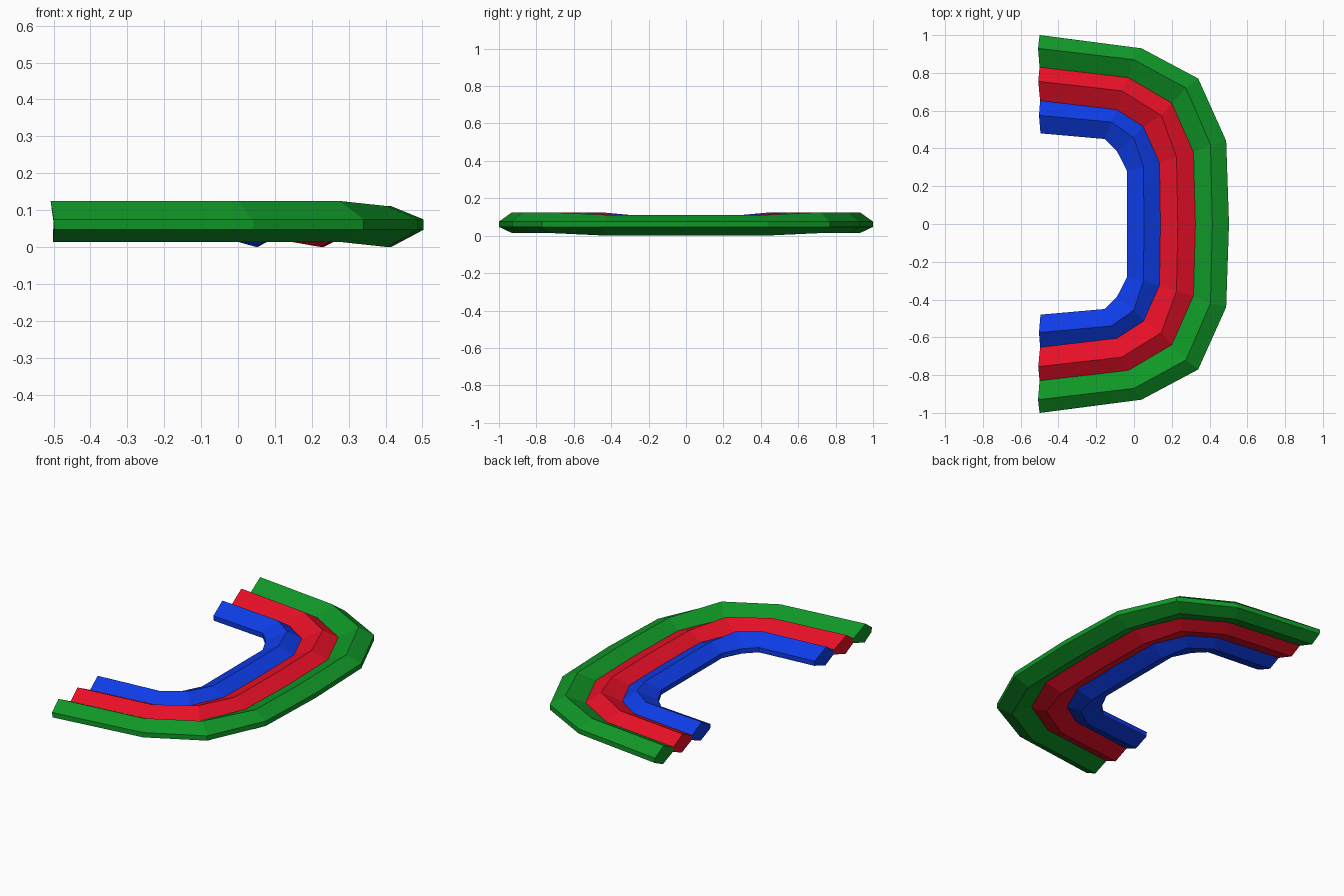
import bpy
import bmesh

default_cube = bpy.data.objects.get("Cube")
if default_cube:
    bpy.data.objects.remove(default_cube, do_unlink=True)

# Half rails in plan, from the open end to the middle of the arch
green_outer = [(-.5, 1), (.04, .93), (.34, .77), (.488, .44), (.503, 0)]
green_ridge = [(-.508, .93), (0, .87), (.275, .72), (.405, .42), (.415, 0)]
green_red_seam = [(-.5, .83), (-.03, .775), (.2, .64), (.315, .38), (.325, 0)]
red_ridge = [(-.507, .755), (-.065, .705), (.145, .575), (.225, .355), (.232, 0)]
red_blue_seam = [(-.497, .653), (-.09, .605), (.05, .515), (.135, .325), (.14, 0)]
blue_ridge = [(-.503, .575), (-.12, .54), (0, .455), (.05, .3), (.053, 0)]
blue_inner = [(-.495, .48), (-.155, .45), (-.09, .385), (-.037, .28), (-.037, 0)]

EDGE_TOP, EDGE_BOTTOM = .075, .047
END_SLANT = .1
LAST_HIGH_ROW = 2


def make_material(name, color):
    material = bpy.data.materials.new(name)
    material.use_nodes = True
    rgba = (*color, 1)
    material.diffuse_color = rgba
    for node in material.node_tree.nodes:
        if node.type == 'BSDF_PRINCIPLED':
            node.inputs["Base Color"].default_value = rgba
    return material


def section(row, inner, ridge, outer):
    """Six-sided cross-section of a band at one row of its rails."""
    top, bottom = (.125, .014) if row <= LAST_HIGH_ROW else (.111, 0)
    (ix, iy), (rx, ry), (ox, oy) = inner[row], ridge[row], outer[row]
    points = [(ix, iy, EDGE_TOP), (rx, ry, top), (ox, oy, EDGE_TOP),
              (ox, oy, EDGE_BOTTOM), (rx, ry, bottom), (ix, iy, EDGE_BOTTOM)]
    if row == 0:
        # The cut ends lean inward below the upper edges
        points = [(x + END_SLANT * (EDGE_TOP - z) if z < EDGE_TOP else x, y, z)
                  for x, y, z in points]
    return points


def make_band(name, inner, ridge, outer, material):
    half = [section(row, inner, ridge, outer) for row in range(len(inner))]
    mirrored = [[(x, -y, z) for x, y, z in ring] for ring in reversed(half[:-1])]
    bm = bmesh.new()
    rings = [[bm.verts.new(p) for p in ring] for ring in half + mirrored]

    # Bridge neighbouring sections and cap both ends
    for a, b in zip(rings, rings[1:]):
        for i in range(len(a)):
            j = (i + 1) % len(a)
            bm.faces.new((a[i], a[j], b[j], b[i]))
    bm.faces.new(rings[0])
    bm.faces.new(reversed(rings[-1]))
    bmesh.ops.recalc_face_normals(bm, faces=bm.faces[:])

    mesh = bpy.data.meshes.new(name)
    bm.to_mesh(mesh)
    bm.free()
    mesh.materials.append(material)
    band = bpy.data.objects.new(name, mesh)
    bpy.context.collection.objects.link(band)
    return band


green = make_material("green", (.005, .31, .02))
red = make_material("red", (.8, .005, .02))
blue = make_material("blue", (.004, .045, .8))

# Three nested bands of the arch
make_band("outer_green_band", green_red_seam, green_ridge, green_outer, green)
make_band("middle_red_band", red_blue_seam, red_ridge, green_red_seam, red)
make_band("inner_blue_band", blue_inner, blue_ridge, red_blue_seam, blue)
